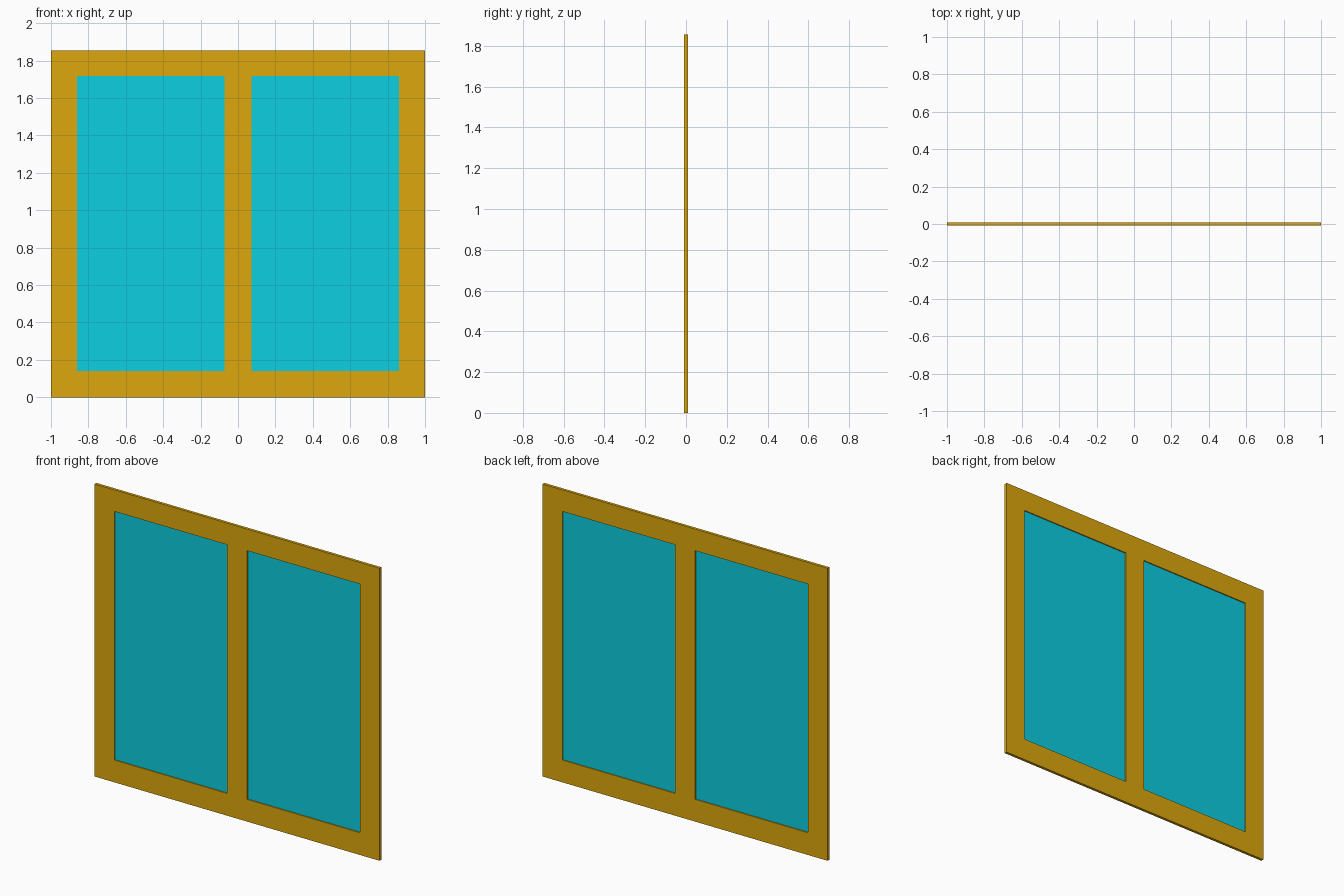
import bpy
import bmesh

if "Cube" in bpy.data.objects:
    bpy.data.objects.remove(bpy.data.objects["Cube"])

XS = [-1.0, -0.862, -0.071, 0.071, 0.862, 1.0]   # stile, pane, mullion, pane, stile
ZS = [0.0, 0.141, 1.718, 1.855]                  # bottom rail, pane, top rail
FRAME_DEPTH = 0.018
GLASS_DEPTH = 0.004


def material(name, color):
    mat = bpy.data.materials.new(name)
    mat.diffuse_color = color
    mat.use_nodes = True
    mat.node_tree.nodes["Principled BSDF"].inputs["Base Color"].default_value = mat.diffuse_color
    return mat


def panel(name, cells, depth, mat):
    """Flat panel made of chosen grid cells, thickened evenly about y = 0."""
    bm = bmesh.new()
    for i, k in cells:
        corners = [(XS[i], ZS[k]), (XS[i + 1], ZS[k]),
                   (XS[i + 1], ZS[k + 1]), (XS[i], ZS[k + 1])]
        bm.faces.new([bm.verts.new((x, 0, z)) for x, z in corners])
    bmesh.ops.remove_doubles(bm, verts=bm.verts, dist=1e-5)
    mesh = bpy.data.meshes.new(name)
    bm.to_mesh(mesh)
    bm.free()
    mesh.materials.append(mat)
    obj = bpy.data.objects.new(name, mesh)
    bpy.context.collection.objects.link(obj)
    solid = obj.modifiers.new("Thickness", 'SOLIDIFY')
    solid.thickness = depth
    solid.offset = 0
    return obj


wood = material("frame_yellow", (0.72, 0.39, 0.004, 1))
glass = material("glass_cyan", (0.004, 0.62, 0.75, 1))

# Frame: every grid cell except the two openings
panes = [(1, 1), (3, 1)]
frame_cells = [(i, k) for i in range(5) for k in range(3) if (i, k) not in panes]
panel("window_frame", frame_cells, FRAME_DEPTH, wood)

# Glass recessed from both faces of the frame
for side, cell in zip(("left", "right"), panes):
    panel(f"{side}_glass_pane", [cell], GLASS_DEPTH, glass)
